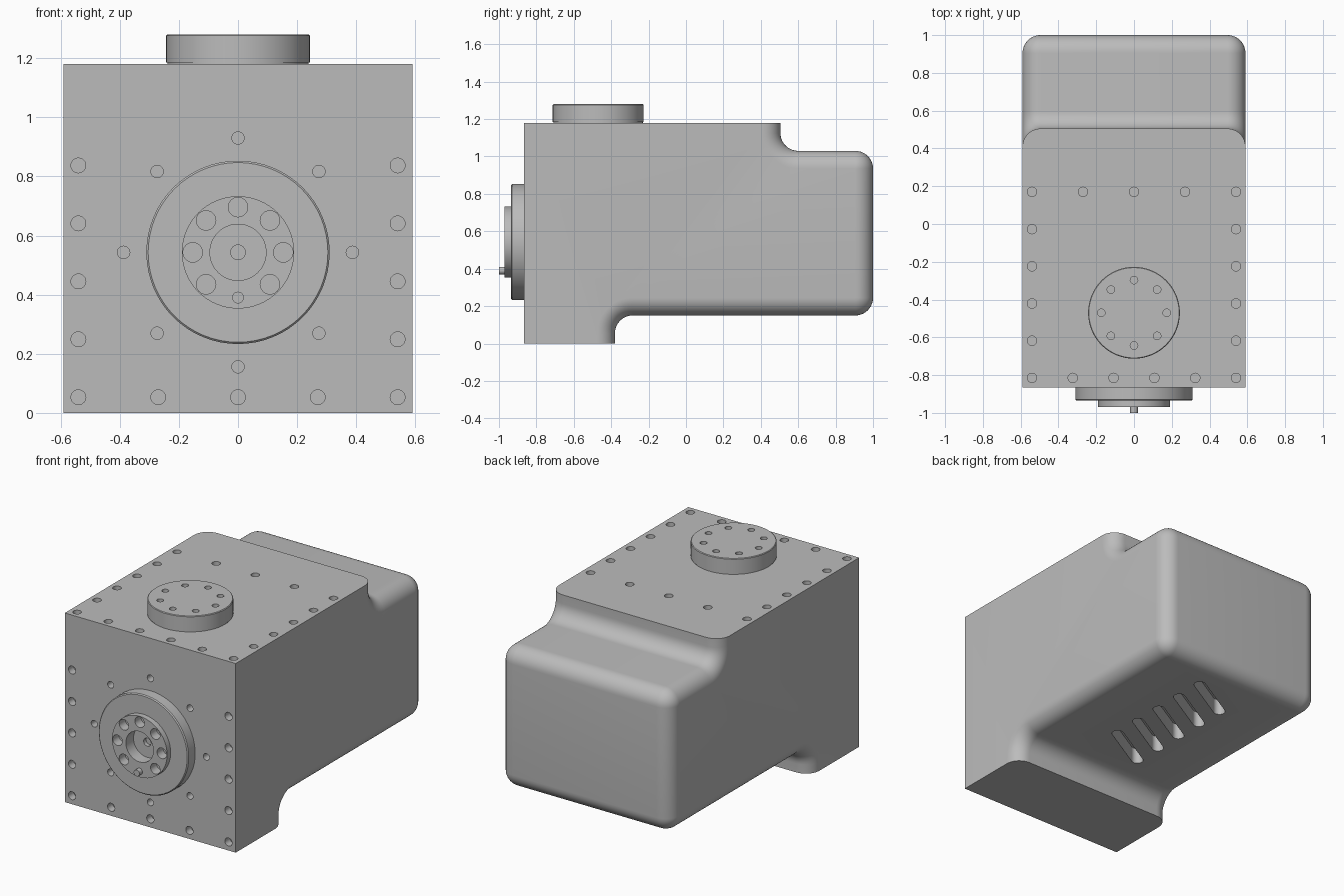
import bpy, bmesh, math
from mathutils import Matrix, Vector

if "Cube" in bpy.data.objects:
    bpy.data.objects.remove(bpy.data.objects["Cube"])

GREY = (0.50, 0.50, 0.50, 1)
metal = bpy.data.materials.new("machined grey")
metal.use_nodes = True
metal.diffuse_color = GREY
metal.node_tree.nodes["Principled BSDF"].inputs["Base Color"].default_value = GREY


def make(name, bm, mat=metal):
    bmesh.ops.recalc_face_normals(bm, faces=bm.faces)
    mesh = bpy.data.meshes.new(name)
    bm.to_mesh(mesh)
    bm.free()
    obj = bpy.data.objects.new(name, mesh)
    mesh.materials.append(mat)
    bpy.context.collection.objects.link(obj)
    return obj


def activate(obj):
    bpy.ops.object.select_all(action='DESELECT')
    obj.select_set(True)
    bpy.context.view_layer.objects.active = obj


def cut(obj, bm):
    """Subtract the cutter mesh from the object and discard the cutter."""
    cutter = make("cutter", bm)
    cutter.hide_render = True
    mod = obj.modifiers.new("cut", 'BOOLEAN')
    mod.operation, mod.solver, mod.object = 'DIFFERENCE', 'EXACT', cutter
    activate(obj)
    bpy.ops.object.modifier_apply(modifier=mod.name)
    bpy.data.objects.remove(cutter)


def smooth(obj):
    activate(obj)
    bpy.ops.object.shade_smooth_by_angle(angle=math.radians(30))


def add_rod(bm, centre, radius, length, axis, sides=24):
    """Cylinder centred on a point, along y or z."""
    turn = Matrix.Rotation(math.pi / 2, 4, 'X') if axis == 'y' else Matrix()
    bmesh.ops.create_cone(bm, cap_ends=True, segments=sides, radius1=radius, radius2=radius,
                          depth=length, matrix=Matrix.Translation(centre) @ turn)


def holes(places, radius, depth, axis):
    bm = bmesh.new()
    for p in places:
        add_rod(bm, p, radius, depth * 2, axis)
    return bm


def lathe(name, outline, place, axis):
    """Turn a (radius, height) outline about z, then stand it on the given axis."""
    bm = bmesh.new()
    verts = [bm.verts.new((r, 0, h)) for r, h in outline]
    edges = [bm.edges.new(pair) for pair in zip(verts, verts[1:])]
    bmesh.ops.spin(bm, geom=verts + edges, cent=(0, 0, 0), axis=(0, 0, 1),
                   angle=math.tau, steps=64, use_merge=True)
    bmesh.ops.remove_doubles(bm, verts=bm.verts, dist=1e-5)
    turn = Matrix.Rotation(math.pi / 2, 4, 'X') if axis == 'y' else Matrix()
    bm.transform(Matrix.Translation(place) @ turn)
    return make(name, bm)


def ring(radius, count=8):
    return [(radius * math.sin(i * math.tau / count), radius * math.cos(i * math.tau / count))
            for i in range(count)]


# Main housing: side profile lofted across x, inset near the sides to round them
HALF, FRONT, TOP = 0.59, -0.865, 1.18
R, STEPS = 0.095, 10


def arc(y, z, radius, start, end):
    return [(y + radius * math.cos(math.radians(start + (end - start) * i / STEPS)),
             z + radius * math.sin(math.radians(start + (end - start) * i / STEPS)))
            for i in range(STEPS + 1)]


def profile(d):
    return ([(FRONT, 0), (FRONT, TOP), (0.505 - d, TOP)]
            + arc(0.60, 1.125, R + d, 180, 270)
            + arc(1 - R, 1.03 - R, R - d, 90, 0)
            + arc(1 - R, 0.15 + R, R - d, 0, -90)
            + arc(-0.285, 0.055, R + d, 90, 180)
            + [(-0.38 - d, 0)])


half = []
for i in range(STEPS + 1):
    a = math.pi / 2 * i / STEPS
    half.append((HALF - R + R * math.sin(a), R * (1 - math.cos(a))))
sections = [(-x, d) for x, d in reversed(half)] + half
bm = bmesh.new()
loops = [[bm.verts.new((x, y, z)) for y, z in profile(d)] for x, d in sections]
for a, b in zip(loops, loops[1:]):
    for i in range(len(a)):
        j = (i + 1) % len(a)
        bm.faces.new((a[i], a[j], b[j], b[i]))
bm.faces.new(loops[0])
bm.faces.new(loops[-1])
bmesh.ops.remove_doubles(bm, verts=bm.verts, dist=1e-5)
bmesh.ops.dissolve_limit(bm, angle_limit=0.002, verts=bm.verts, edges=bm.edges)
housing = make("housing", bm)

# Screw holes in the front face
AXIS_Z = 0.543
edge_x = 0.54
front = [(s * edge_x, FRONT, 0.053 + 0.196 * i) for s in (-1, 1) for i in range(5)]
front += [(x, FRONT, 0.053) for x in (-0.27, 0, 0.27)]
cut(housing, holes(front, 0.025, 0.05, 'y'))
cut(housing, holes([(x, FRONT, AXIS_Z + z) for x, z in ring(0.387)], 0.021, 0.06, 'y'))

# Screw holes in the top face
top = [(s * edge_x, 0.17 - 0.197 * i, TOP) for s in (-1, 1) for i in range(6)]
top += [(x, -0.815, TOP) for x in (-0.324, -0.108, 0.108, 0.324)]
top += [(x, 0.17, TOP) for x in (-0.27, 0, 0.27)]
cut(housing, holes(top, 0.025, 0.05, 'z'))

# Slanted vent slots under the rear
bm = bmesh.new()
for i in range(5):
    slot = bmesh.new()
    outline = []
    for side in (1, -1):
        for k in range(9):
            a = math.pi * (k / 8 - 0.5)
            outline.append(slot.verts.new((side * (0.17 + 0.035 * math.cos(a)),
                                           side * 0.035 * math.sin(a), 0)))
    face = slot.faces.new(outline)
    grown = bmesh.ops.extrude_face_region(slot, geom=[face])["geom"]
    bmesh.ops.translate(slot, verts=[g for g in grown if isinstance(g, bmesh.types.BMVert)],
                        vec=(0, 0, 0.2))
    slot.transform(Matrix.Translation((0, -0.06 + 0.19 * i, 0.05))
                   @ Matrix.Rotation(math.radians(30), 4, 'Z'))
    temp = bpy.data.meshes.new("slot")
    slot.to_mesh(temp)
    slot.free()
    bm.from_mesh(temp)
    bpy.data.meshes.remove(temp)
cut(housing, bm)
smooth(housing)

# Front output flange with stepped boss, bolt circle and centre bore
flange = lathe("front_flange", [(0, -0.01), (0.31, -0.01), (0.31, 0.064), (0.304, 0.07),
                                (0.19, 0.07), (0.19, 0.105), (0, 0.105)],
               (0, FRONT, AXIS_Z), 'y')
face_y = FRONT - 0.105
bolts = [(x, face_y, AXIS_Z + z) for x, z in ring(0.153) if z > -0.15]
cut(flange, holes(bolts, 0.033, 0.06, 'y'))
bm = bmesh.new()
add_rod(bm, (0, face_y, AXIS_Z), 0.095, 0.15, 'y', 48)
cut(flange, bm)
cut(flange, holes([(0, face_y + 0.075, AXIS_Z)], 0.025, 0.025, 'y'))
smooth(flange)

# Locating pin on the flange
bm = bmesh.new()
add_rod(bm, (0, -0.98, AXIS_Z - 0.153), 0.02, 0.04, 'y')
smooth(make("locating_pin", bm))

# Round top plate with bolt circle
plate = lathe("top_plate", [(0, -0.01), (0.239, -0.01), (0.239, 0.005), (0.243, 0.005),
                            (0.243, 0.096), (0.239, 0.1), (0, 0.1)], (0, -0.47, TOP), 'z')
cut(plate, holes([(x, y - 0.47, TOP + 0.1) for x, y in ring(0.173)], 0.02, 0.05, 'z'))
smooth(plate)
